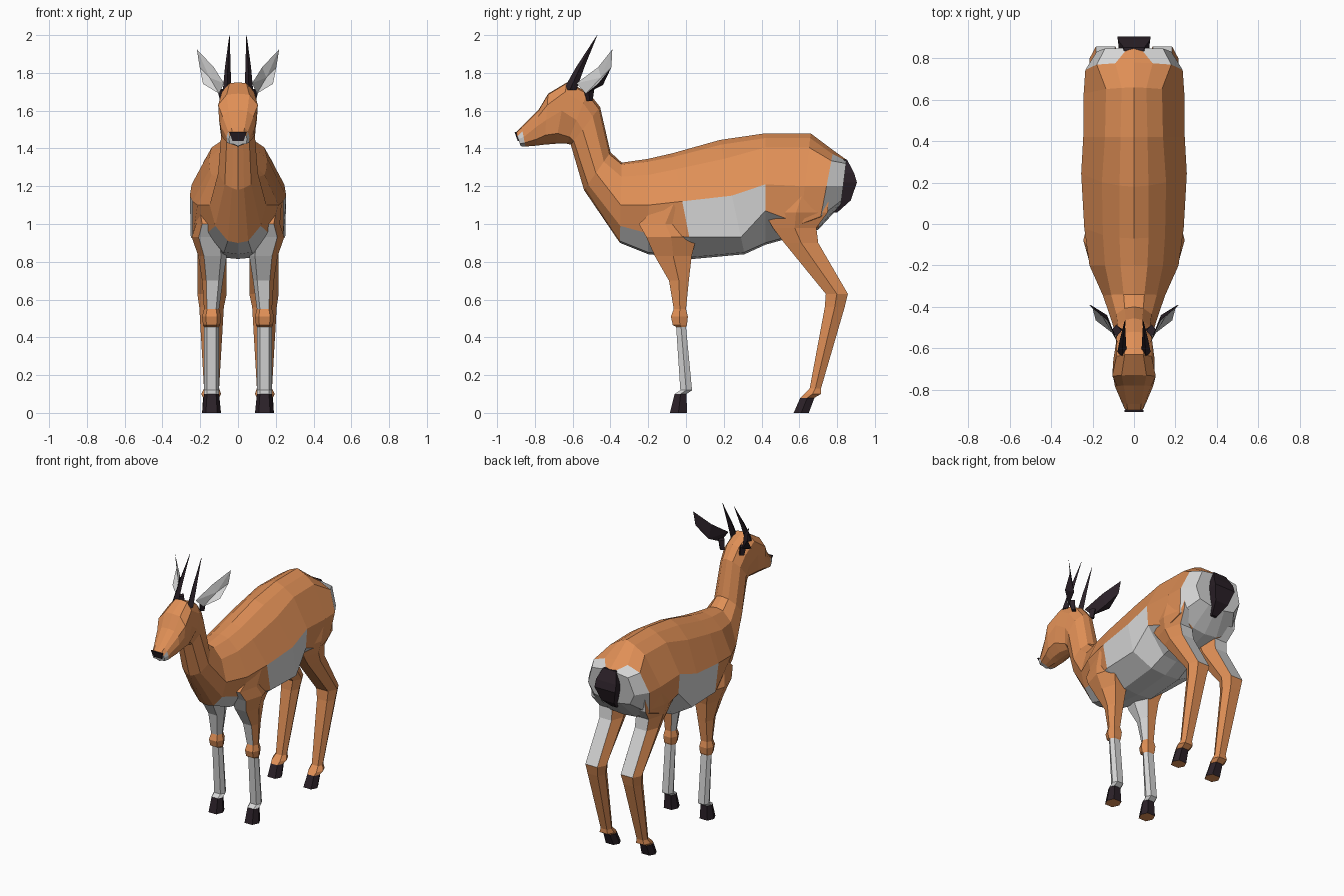
import bpy, bmesh
from mathutils import Vector


def material(name, rgb):
    m = bpy.data.materials.new(name)
    m.diffuse_color = (*rgb, 1)
    return m


MATS = [material("tan coat", (0.74, 0.275, 0.093)),
        material("pale fur", (0.66, 0.66, 0.66)),
        material("dark horn", (0.024, 0.015, 0.021))]
TAN, PALE, DARK = 0, 1, 2


def finish(name, bm, mirror):
    bmesh.ops.recalc_face_normals(bm, faces=bm.faces)
    me = bpy.data.meshes.new(name)
    bm.to_mesh(me)
    bm.free()
    for m in MATS:
        me.materials.append(m)
    ob = bpy.data.objects.new(name, me)
    bpy.context.collection.objects.link(ob)
    if mirror:
        ob.modifiers.new("mirror", 'MIRROR')
    return ob


def loft(name, rings, rule, mirror=False):
    """Skin closed rings; rule(segment, side) gives the colour, segment -1 / n are the caps."""
    bm = bmesh.new()
    vs = [[bm.verts.new(p) for p in r] for r in rings]
    n = len(vs[0])
    for i in range(len(vs) - 1):
        for j in range(n):
            k = (j + 1) % n
            f = bm.faces.new((vs[i][j], vs[i][k], vs[i + 1][k], vs[i + 1][j]))
            f.material_index = rule(i, j)
    bm.faces.new(vs[0]).material_index = rule(-1, 0)
    bm.faces.new(vs[-1]).material_index = rule(len(vs) - 1, 0)
    return finish(name, bm, mirror)


def body_ring(yt, yb, zt, x1, z1, x2, z2, x3, z3, x4, z4, zb):
    """Symmetric 12-sided section that leans from yt at the top to yb at the bottom."""
    half = [(0, zt), (x1, z1), (x2, z2), (x3, z3), (x4, z4), (x4 * 0.45, zb + 0.01), (0, zb)]
    pts = half + [(-x, z) for x, z in half[5:0:-1]]
    return [Vector((x, yb + (yt - yb) * (z - zb) / (zt - zb), z)) for x, z in pts]


# Torso sections, rump to chest
TORSO = [
    (.85, .82, 1.34, .03, 1.335, .14, 1.32, .18, 1.20, .14, 1.125, 1.10),
    (.78, .70, 1.39, .09, 1.37, .18, 1.335, .235, 1.20, .215, 1.04, .97),
    (.66, .60, 1.48, .06, 1.455, .135, 1.405, .243, 1.20, .22, 1.0, .94),
    (.42, .42, 1.48, .065, 1.455, .14, 1.405, .245, 1.21, .235, 1.07, .89),
    (.18, .31, 1.445, .07, 1.42, .155, 1.345, .255, 1.15, .25, .93, .84),
    (-.07, .04, 1.375, .07, 1.355, .15, 1.29, .24, 1.12, .24, .93, .815),
    (-.20, -.20, 1.345, .065, 1.33, .14, 1.26, .215, 1.10, .165, .95, .84),
    (-.34, -.35, 1.325, .05, 1.315, .11, 1.25, .15, 1.10, .12, .99, .90),
]
# Neck and head sections, chest to nose
HEAD = [
    TORSO[-1],
    (-.40, -.54, 1.38, .045, 1.37, .085, 1.33, .105, 1.27, .07, 1.21, 1.18),
    (-.455, -.61, 1.62, .04, 1.61, .078, 1.57, .087, 1.50, .06, 1.44, 1.42),
    (-.52, -.63, 1.70, .045, 1.69, .085, 1.64, .088, 1.55, .06, 1.46, 1.425),
    (-.63, -.69, 1.75, .045, 1.745, .085, 1.70, .10, 1.60, .092, 1.48, 1.425),
    (-.73, -.75, 1.69, .06, 1.685, .105, 1.63, .10, 1.55, .088, 1.47, 1.42),
    (-.78, -.79, 1.605, .05, 1.60, .082, 1.57, .092, 1.52, .075, 1.45, 1.415),
    (-.87, -.85, 1.515, .035, 1.51, .052, 1.49, .06, 1.46, .057, 1.43, 1.41),
    (-.90, -.875, 1.485, .03, 1.483, .045, 1.465, .047, 1.45, .045, 1.425, 1.412),
]


def torso_colour(seg, side):
    row = min(side, 11 - side)
    if seg == -1 or (seg == 0 and row >= 1):
        return PALE                       # rump patch
    if row == 5 or (row == 4 and seg >= 2):
        return PALE                       # belly and chest
    return PALE if row == 3 and seg in (3, 4) else TAN   # flank panel


def head_colour(seg, side):
    row = min(side, 11 - side)
    return PALE if seg == 8 or (seg == 7 and row >= 2) else TAN


loft("torso", [body_ring(*r) for r in TORSO], torso_colour)
loft("neck_and_head", [body_ring(*r) for r in HEAD], head_colour)

# Nose plate
loft("nose", [[Vector(p) for p in ((-.045, y, 1.487), (.045, y, 1.487),
                                   (.03, y + .017, 1.44), (-.03, y + .017, 1.44))]
              for y in (-.899, -.908)], lambda s, j: DARK)


def leg_ring(z, yf, yb, xi, xo):
    """Six sides: outer 0-1, back 2, inner 3-4, front 5."""
    xm, h, ym = (xi + xo) / 2, (xo - xi) * 0.3, (yf + yb) / 2
    return [Vector(p) for p in ((xm + h, yf, z), (xo, ym, z), (xm + h, yb, z),
                                (xm - h, yb, z), (xi, ym, z), (xm - h, yf, z))]


# Legs: height, front y, back y, inner x, outer x
FRONT_LEG = [
    (1.12, -.12, .00, .12, .232), (1.0, -.25, .03, .06, .222), (.93, -.21, .055, .06, .245),
    (.83, -.165, .03, .06, .21), (.70, -.09, .015, .08, .19),
    (.55, -.065, .00, .10, .18), (.51, -.08, .01, .09, .19), (.465, -.07, .005, .095, .185),
    (.455, -.052, .00, .10, .18), (.12, -.03, .032, .10, .18), (.10, -.06, .003, .10, .18),
    (0, -.085, .005, .09, .19)]
HIND_LEG = [
    (1.20, .50, .76, .10, .235), (1.06, .415, .75, .08, .242), (.98, .46, .69, .06, .225),
    (.90, .52, .70, .06, .215),
    (.63, .74, .857, .06, .215), (.56, .735, .84, .075, .205), (.13, .655, .715, .10, .18),
    (.10, .625, .715, .09, .195), (.08, .605, .68, .10, .185), (0, .57, .65, .09, .19)]


def front_leg_colour(seg, side):
    if seg == 10:
        return DARK
    if seg in (8, 9) or (seg in (1, 2, 3, 4) and side >= 3):
        return PALE
    return TAN


def hind_leg_colour(seg, side):
    if seg == 8:
        return DARK
    return PALE if seg in (0, 1, 2, 3) and side == 2 else TAN


loft("front_legs", [leg_ring(*r) for r in FRONT_LEG], front_leg_colour, True)
loft("hind_legs", [leg_ring(*r) for r in HIND_LEG], hind_leg_colour, True)


def diamond(x, y, z, rx, ry):
    return [Vector(p) for p in ((x + rx, y, z), (x, y + ry, z), (x - rx, y, z), (x, y - ry, z))]


# Horns
loft("horns", [diamond(.058, -.615, 1.71, .022, .035), diamond(.054, -.56, 1.83, .015, .022),
               diamond(.045, -.47, 2.0, .001, .001)], lambda s, j: DARK, True)

# Tail: widest in the middle, tapering down between the thighs
loft("tail", [[Vector(p) for p in ((-w, y, z), (w, y, z), (w * .9, f, z), (-w * .9, f, z))]
              for y, f, z, w in ((.852, .80, 1.342, .05), (.89, .83, 1.27, .078),
                                 (.905, .835, 1.22, .08), (.872, .80, 1.125, .05),
                                 (.80, .74, 1.06, .02))], lambda s, j: DARK)

# Ears: cupped leaf, pale in front and dark behind, with a dark root
bm = bmesh.new()
rim = [bm.verts.new(p) for p in ((.218, -.39, 1.925), (.203, -.395, 1.83), (.185, -.465, 1.742),
                                 (.10, -.53, 1.69), (.075, -.58, 1.745), (.128, -.465, 1.83))]
for apex, colour in (((.15, -.45, 1.775), PALE), ((.13, -.44, 1.735), DARK)):
    v = bm.verts.new(apex)
    for a, b in zip(rim, rim[1:] + rim[:1]):
        bm.faces.new((a, b, v)).material_index = colour
finish("ears", bm, True)
loft("ear_roots", [diamond(.075, -.51, 1.65, .02, .015), diamond(.085, -.515, 1.715, .025, .03)],
     lambda s, j: DARK, True)
